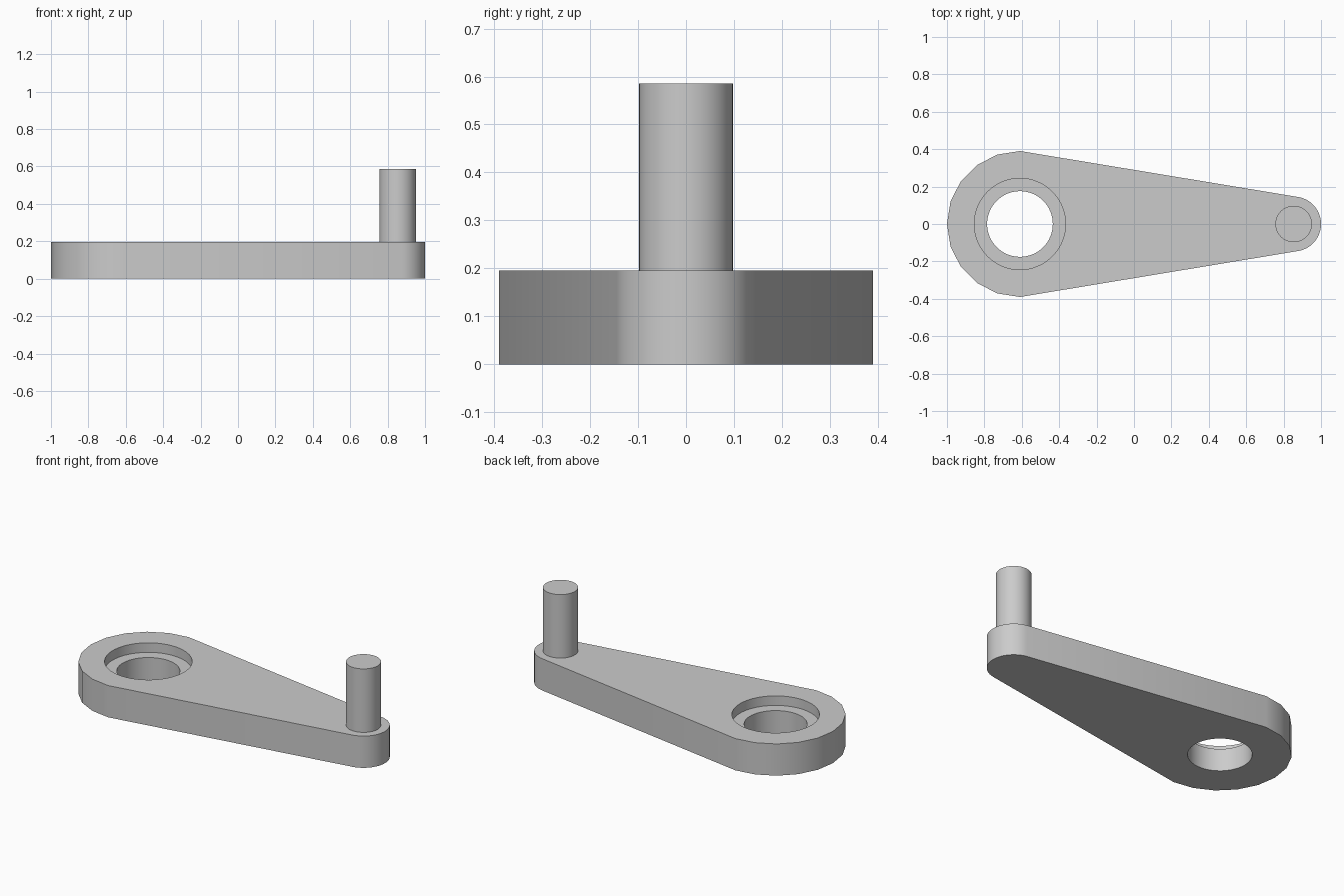
import bpy
import bmesh
from math import sin, cos, radians

if "Cube" in bpy.data.objects:
    bpy.data.objects.remove(bpy.data.objects["Cube"], do_unlink=True)

# Proportions, all in multiples of the arm thickness
U = 2 / 10.25
HUB_X, HUB_R = -1 + 2 * U, 2 * U
TIP_X, TIP_R = 1 - 0.75 * U, 0.75 * U

grey = bpy.data.materials.new("plain_grey")
grey.use_nodes = True
colour = (0.6, 0.6, 0.6, 1)
grey.diffuse_color = colour
grey.node_tree.nodes["Principled BSDF"].inputs["Base Color"].default_value = colour


def arc(x, r, start, end, steps):
    angles = [radians(start + (end - start) * i / steps) for i in range(steps + 1)]
    return [(x + r * cos(a), r * sin(a)) for a in angles]


def prism(name, outline, bottom, top):
    """Extrude a closed outline from one height to another."""
    bm = bmesh.new()
    face = bm.faces.new([bm.verts.new((x, y, bottom)) for x, y in outline])
    lifted = bmesh.ops.extrude_face_region(bm, geom=[face])["geom"]
    verts = [g for g in lifted if isinstance(g, bmesh.types.BMVert)]
    bmesh.ops.translate(bm, verts=verts, vec=(0, 0, top - bottom))
    bmesh.ops.recalc_face_normals(bm, faces=bm.faces)
    mesh = bpy.data.meshes.new(name)
    bm.to_mesh(mesh)
    bm.free()
    mesh.materials.append(grey)
    obj = bpy.data.objects.new(name, mesh)
    bpy.context.collection.objects.link(obj)
    return obj


def cylinder(name, x, r, bottom, top, sides=64):
    return prism(name, arc(x, r, 0, 360, sides)[:-1], bottom, top)


def select_only(obj):
    bpy.ops.object.select_all(action="DESELECT")
    obj.select_set(True)
    bpy.context.view_layer.objects.active = obj


def cut(obj, cutter):
    cutter.hide_render = True
    mod = obj.modifiers.new("cut", "BOOLEAN")
    mod.operation, mod.solver, mod.object = "DIFFERENCE", "EXACT", cutter
    select_only(obj)
    bpy.ops.object.modifier_apply(modifier=mod.name)
    bpy.data.objects.remove(cutter, do_unlink=True)


# Tapered arm: faceted hub end, finely rounded tip
outline = arc(HUB_X, HUB_R, 90, 270, 10) + arc(TIP_X, TIP_R, -80, 80, 24)
arm = prism("crank_arm", outline, 0, U)

# Through hole with a wider counterbore on top
cut(arm, cylinder("hole_cutter", HUB_X, 0.9 * U, -U, 2 * U))
cut(arm, cylinder("counterbore_cutter", HUB_X, 1.25 * U, 0.7 * U, 2 * U))

# Upright handle pin
pin = cylinder("handle_pin", TIP_X, 0.5 * U, U, 3 * U, 48)

for obj in (arm, pin):
    select_only(obj)
    bpy.ops.object.shade_smooth_by_angle(angle=radians(30))
